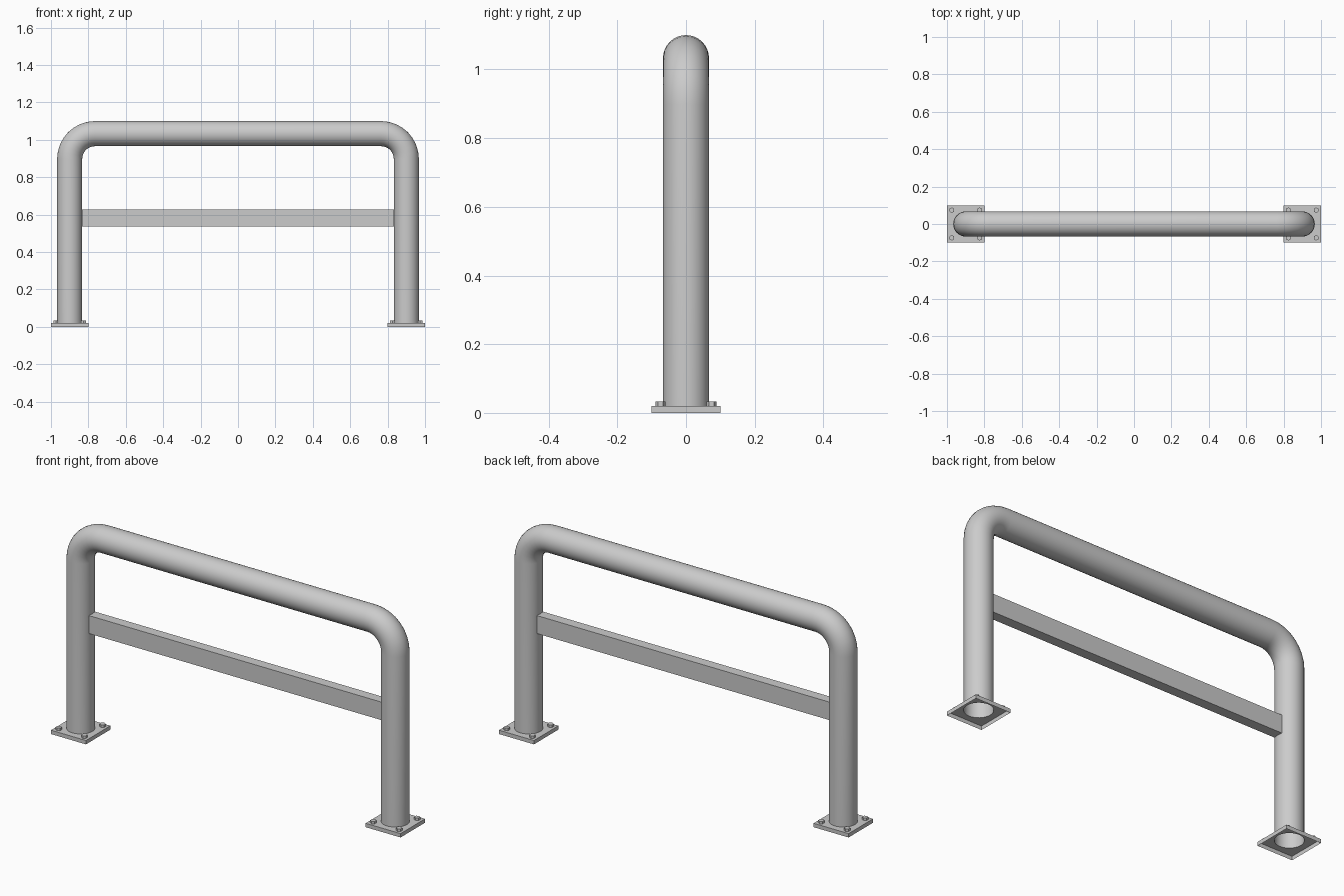
import bpy, bmesh
from math import sin, cos, pi, radians
from mathutils import Vector

cube = bpy.data.objects.get("Cube")
if cube:
    bpy.data.objects.remove(cube, do_unlink=True)

# One painted steel colour for everything
GREY = (0.6, 0.6, 0.6, 1)
steel = bpy.data.materials.new("grey_steel")
steel.use_nodes = True
steel.diffuse_color = GREY
steel.node_tree.nodes["Principled BSDF"].inputs["Base Color"].default_value = GREY

POST_X, RAIL_Z, TUBE_R, BEND_R = 0.9, 1.033, 0.067, 0.135
PLATE_HALF, PLATE_TOP = 0.1, 0.02
SIDES, BEND_STEPS = 32, 8


def finish(name, bm, smooth=False):
    bmesh.ops.recalc_face_normals(bm, faces=bm.faces)
    mesh = bpy.data.meshes.new(name)
    bm.to_mesh(mesh)
    bm.free()
    mesh.materials.append(steel)
    obj = bpy.data.objects.new(name, mesh)
    bpy.context.collection.objects.link(obj)
    if smooth:
        bpy.ops.object.select_all(action='DESELECT')
        obj.select_set(True)
        bpy.context.view_layer.objects.active = obj
        bpy.ops.object.shade_smooth_by_angle(angle=radians(40))
    return obj


def bridge(bm, a, b):
    for i in range(len(a)):
        j = (i + 1) % len(a)
        bm.faces.new((a[i], a[j], b[j], b[i]))


# Bent tube: stations hold x, z and the tilt of the cross-section
def make_frame():
    stations = [(-POST_X, PLATE_TOP, 0)]
    for side in (-1, 1):
        cx, cz = side * (POST_X - BEND_R), RAIL_Z - BEND_R
        for i in range(BEND_STEPS + 1):
            tilt = pi / 2 * i / BEND_STEPS + (pi / 2 if side > 0 else 0)
            stations.append((cx - BEND_R * cos(tilt), cz + BEND_R * sin(tilt), tilt))
    stations.append((POST_X, PLATE_TOP, pi))
    bm = bmesh.new()
    rings = []
    for x, z, tilt in stations:
        ring = []
        for k in range(SIDES):
            a = 2 * pi * k / SIDES
            out = TUBE_R * cos(a)
            ring.append(bm.verts.new((x - out * cos(tilt), TUBE_R * sin(a),
                                      z + out * sin(tilt))))
        rings.append(ring)
    for a, b in zip(rings, rings[1:]):
        bridge(bm, a, b)
    finish("tube_frame", bm, smooth=True)


# Base plate: thin square shell, open below, with a round hole under the tube
def make_plate(name, x):
    bm = bmesh.new()
    hole, rim, skirt = [], [], []
    for k in range(SIDES):
        d = Vector((cos(2 * pi * k / SIDES), sin(2 * pi * k / SIDES), 0))
        corner = d * (PLATE_HALF / max(abs(d.x), abs(d.y)))
        centre = Vector((x, 0, PLATE_TOP))
        hole.append(bm.verts.new(centre + d * TUBE_R))
        rim.append(bm.verts.new(centre + corner))
        skirt.append(bm.verts.new(Vector((x, 0, 0)) + corner))
    bridge(bm, hole, rim)
    bridge(bm, rim, skirt)
    finish(name, bm)


# Hexagonal bolt heads on the plate corners
def make_bolts(name, x):
    bm = bmesh.new()
    for sx in (-1, 1):
        for sy in (-1, 1):
            centre = Vector((x + sx * 0.074, sy * 0.074, PLATE_TOP))
            ring = [bm.verts.new(centre + 0.0145 * Vector((sin(k * pi / 3), cos(k * pi / 3), 0)))
                    for k in range(6)]
            top = [bm.verts.new(v.co + Vector((0, 0, 0.013))) for v in ring]
            bridge(bm, ring, top)
            bm.faces.new(top)
    finish(name, bm)


# Flat cross bar between the posts
def make_bar():
    bm = bmesh.new()
    bmesh.ops.create_cube(bm, size=1)
    bmesh.ops.scale(bm, vec=(1.67, 0.052, 0.093), verts=bm.verts)
    bmesh.ops.translate(bm, vec=(0, 0, 0.582), verts=bm.verts)
    finish("cross_bar", bm)


make_frame()
make_bar()
for label, side in (("left", 1), ("right", -1)):
    make_plate(label + "_base_plate", side * POST_X)
    make_bolts(label + "_bolts", side * POST_X)
